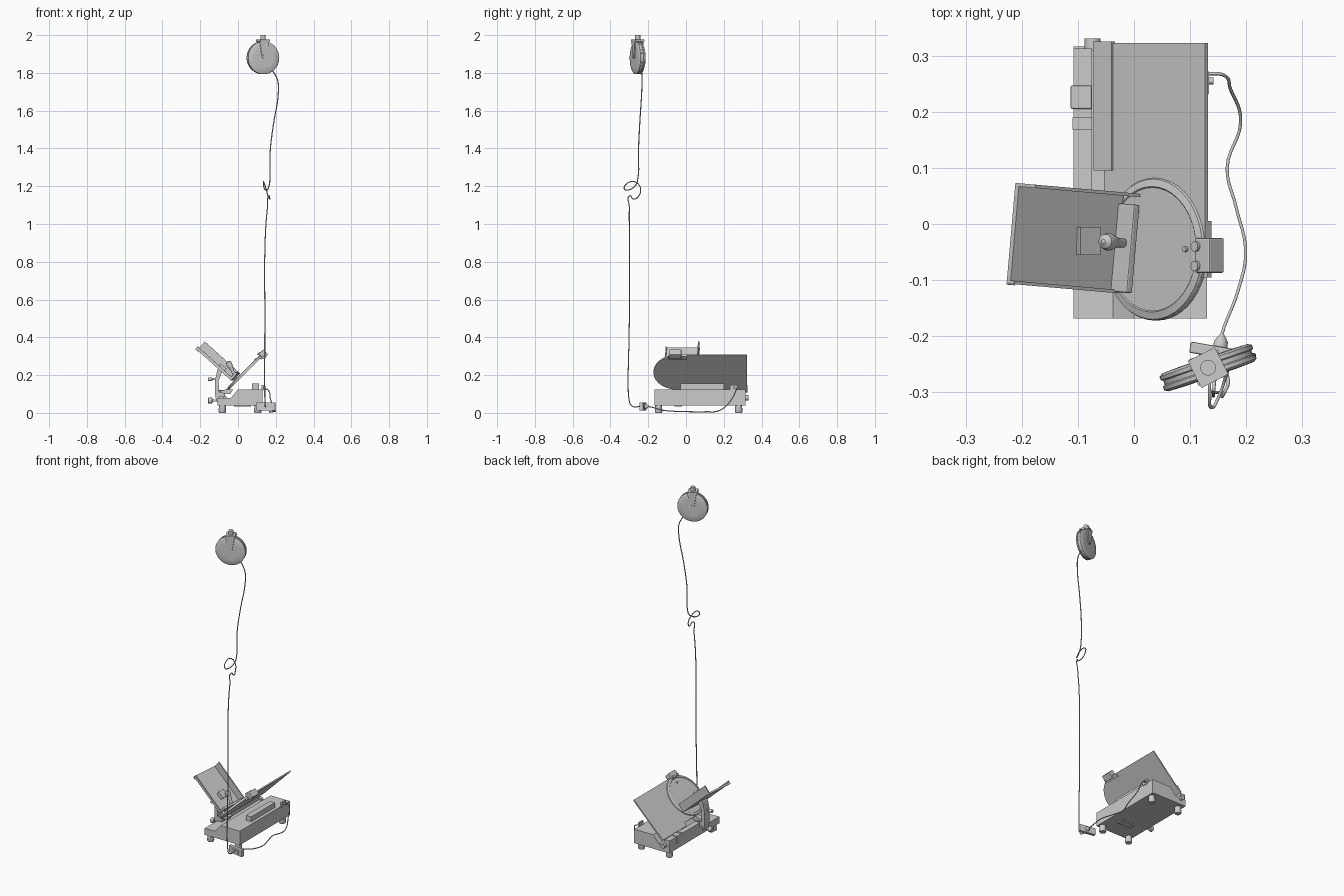
import bpy, bmesh, math
from mathutils import Vector, Matrix

if "Cube" in bpy.data.objects:
    bpy.data.objects.remove(bpy.data.objects["Cube"])


def finish(bm, name, M=None, smooth=False):
    if M is not None:
        bm.transform(M)
    bmesh.ops.recalc_face_normals(bm, faces=bm.faces)
    me = bpy.data.meshes.new(name)
    bm.to_mesh(me)
    bm.free()
    ob = bpy.data.objects.new(name, me)
    bpy.context.collection.objects.link(ob)
    if smooth:
        bpy.ops.object.select_all(action='DESELECT')
        bpy.context.view_layer.objects.active = ob
        ob.select_set(True)
        bpy.ops.object.shade_smooth_by_angle(angle=math.radians(35))
    return ob


def box(name, lo, hi, M=None, bevel=0):
    bm = bmesh.new()
    lo, hi = Vector(lo), Vector(hi)
    size = hi - lo
    bmesh.ops.create_cube(bm, size=1, matrix=Matrix.Translation((lo + hi) / 2) @ Matrix.Diagonal((*size, 1)))
    if bevel:
        bmesh.ops.bevel(bm, geom=bm.edges[:], offset=bevel, segments=2, affect='EDGES', profile=0.5)
    return finish(bm, name, M)


def prism(name, pts, to3d, step, M=None, smooth=False):
    """Extrude a 2D outline along a vector."""
    bm = bmesh.new()
    f = bm.faces.new([bm.verts.new(to3d(*p)) for p in pts])
    r = bmesh.ops.extrude_face_region(bm, geom=[f])
    bmesh.ops.translate(bm, verts=[g for g in r['geom'] if isinstance(g, bmesh.types.BMVert)], vec=step)
    return finish(bm, name, M, smooth)


def lathe(name, prof, base, axis, n=24, M=None):
    """Turn (radius, height) points about an axis."""
    bm = bmesh.new()
    rings = [[bm.verts.new((r * math.cos(2 * math.pi * i / n), r * math.sin(2 * math.pi * i / n), h))
              for i in range(n)] for r, h in prof]
    for a, b in zip(rings, rings[1:]):
        for i in range(n):
            bm.faces.new((a[i], a[(i + 1) % n], b[(i + 1) % n], b[i]))
    bm.faces.new(rings[0])
    bm.faces.new(rings[-1])
    T = Matrix.Translation(base) @ Vector((0, 0, 1)).rotation_difference(Vector(axis)).to_matrix().to_4x4()
    return finish(bm, name, (M @ T) if M is not None else T, True)


def cyl(name, r, h, base, axis, n=24, M=None):
    return lathe(name, [(r, 0), (r, h)], base, axis, n, M)


def tube(name, pts, r):
    cu = bpy.data.curves.new(name, 'CURVE')
    cu.dimensions = '3D'
    cu.bevel_depth, cu.bevel_resolution, cu.resolution_u, cu.use_fill_caps = r, 2, 6, True
    sp = cu.splines.new('BEZIER')
    sp.bezier_points.add(len(pts) - 1)
    for bp, p in zip(sp.bezier_points, pts):
        bp.co = p
        bp.handle_left_type = bp.handle_right_type = 'AUTO'
    ob = bpy.data.objects.new(name, cu)
    bpy.context.collection.objects.link(ob)
    return ob


# Base body with stepped top, bottom pan and feet
prism('base', [(-.108, .04), (.13, .04), (.13, .125), (.0, .125), (-.037, .08), (-.108, .08)],
      lambda x, z: (x, -.168, z), (0, .484, 0))
box('bottom_pan', (-.02, -.06, .033), (.07, -.02, .04))
for x in (-.083, .105):
    for y in (-.145, .279):
        lathe('foot', [(.017, 0), (.02, .006), (.018, .04)], (x, y, 0), (0, 0, 1))

# Slide rail and its blocks
box('rail_cover', (-.108, .02, .08), (-.075, .313, .115))
box('rail_block', (-.113, .205, .075), (-.075, .247, .12), bevel=.003)
box('rail_stop', (-.11, .168, .08), (-.075, .19, .118))
cyl('gauge_knob', .014, .022, (-.074, .309, .08), (0, 1, 0))

# Inclined gauge plate with rounded front, in local axes: X up the slope, Y back, Z towards the tray
P = Matrix.Translation((.038, -.045, .217)) @ Matrix.Rotation(math.radians(-45), 4, 'Y')
arc = [(.127 * math.cos(a), -.127 * math.sin(a)) for a in [math.pi * i / 24 for i in range(25)]]
prism('gauge_plate', arc + [(-.127, .368), (.127, .368)], lambda x, y: (x, y, -.006), (0, 0, .008), P)
box('gauge_lower_lip', (-.15, .14, -.004), (-.105, .37, .006), P)
lathe('blade', [(.127, .002), (.125, .006), (.112, .009), (.11, .007)], (0, 0, 0), (0, 0, 1), 40, P)
cyl('blade_bolt', .005, .006, (.085, 0, .007), (0, 0, 1), 12, P)
box('plate_strut', (.075, -.03, .12), (.11, .2, .155))

# Sharpener on the top edge
box('sharpener', (.115, -.042, -.022), (.152, .02, .016), P, .003)
box('sharpener_clamp', (.105, -.05, -.014), (.128, .05, -.004), P)
for y in (-.03, .005):
    cyl('sharpening_stone', .009, .007, (.12, y, .015), (0, 0, 1), 16, P)

# Product tray: X down the slope, Z up from the bed
T = (Matrix.Translation((-.03, -.033, .172)) @ Matrix.Rotation(math.radians(-5), 4, 'Z')
     @ Matrix.Rotation(math.radians(42), 4, 'Y'))
box('tray_bed', (-.252, -.088, 0), (.0, .088, .006), T)
box('tray_rear_wall', (-.252, .084, 0), (.0, .09, .05), T)
box('tray_front_wall', (-.252, -.09, 0), (.0, -.084, .016), T)
box('tray_front_lip', (-.252, -.092, -.004), (-.235, .09, .0), T)
box('pusher_plate', (-.012, -.088, .006), (.002, .07, .05), T, .003)
lathe('pusher_handle', [(.008, 0), (.009, .012), (.008, .022), (.013, .045), (.016, .06), (.013, .073), (.004, .08)],
      (-.012, 0, .03), (-.9, 0, .35), 20, T)

# Carriage arm, foot and knobs
arm = [(-.07, .085), (-.07, .105), (-.1, .11), (-.103, .17), (-.087, .21), (-.06, .235), (-.095, .262),
       (-.11, .225), (-.122, .17), (-.122, .1), (-.115, .06), (-.1, .06), (-.1, .085)]
prism('carriage_arm', arm, lambda x, z: (x, -.055, z), (0, .05, 0))
prism('carriage_bracket', [(-.1, .1), (-.04, .1), (-.025, .125), (-.06, .125), (-.1, .115)],
      lambda x, z: (x, -.045, z), (0, .03, 0))
lathe('lock_knob', [(.006, 0), (.006, .015), (.016, .017), (.016, .036), (.012, .04)], (-.12, -.03, .065), (-1, 0, 0))
lathe('arm_handle', [(.005, 0), (.005, .018), (.01, .02), (.01, .04)], (-.118, -.03, .178), (-1, 0, 0), 16)

# Power switch
box('switch_box', (.125, .232, .118), (.134, .272, .148))
cyl('switch_button', .006, .012, (.13, .255, .135), (1, 0, 0), 16)

# Cables: slicer lead, then drop lead with a loose loop
tube('slicer_cord', [(.13, .268, .13), (.158, .266, .122), (.172, .24, .07), (.19, .18, .014), (.166, .1, .006),
                     (.182, .03, .006), (.199, -.05, .008), (.185, -.12, .014), (.157, -.195, .033),
                     (.152, -.22, .035)], .003)
tube('drop_cord', [(.185, -.235, 1.81), (.21, -.233, 1.76), (.213, -.235, 1.69), (.188, -.245, 1.53),
                   (.17, -.252, 1.38), (.169, -.255, 1.24), (.165, -.267, 1.205), (.15, -.31, 1.18),
                   (.14, -.327, 1.187), (.135, -.30, 1.222), (.137, -.262, 1.219), (.15, -.24, 1.182),
                   (.16, -.255, 1.143), (.168, -.28, 1.133), (.162, -.298, 1.15), (.156, -.3, 1.09),
                   (.145, -.3, .95), (.142, -.3, .5), (.142, -.3, .06), (.143, -.285, .036), (.147, -.235, .035)], .003)

# Socket block at the end of the drop
S = Matrix.Translation((.149, -.228, .034)) @ Matrix.Rotation(math.radians(-10), 4, 'Z')
box('socket_block', (-.05, -.01, -.021), (.05, .01, .021), S, .003)
box('socket_face', (-.025, -.014, -.01), (.025, -.009, .01), S)
lathe('plug', [(.013, 0), (.012, .012), (.004, .024)], (.003, .008, 0), (0, 1, 0), 16, S)

# Overhead cord reel: local Y is the drum axis
R = Matrix.Translation((.132, -.256, 1.88)) @ Matrix.Rotation(math.radians(19), 4, 'Z')
lathe('reel_drum', [(.05, 0), (.08, .001), (.087, .005), (.087, .012), (.083, .014), (.083, .022), (.087, .024),
                    (.087, .031), (.08, .035), (.05, .036)], (0, .018, 0), (0, -1, 0), 40, R)
for s in (-1, 1):
    prism('reel_strap', [(-.027, .09), (.027, .09), (.012, .005), (.006, -.003), (-.006, -.003), (-.012, .005)],
          lambda x, z: (x, s * .019, z), (0, s * .006, 0), R)
    cyl('reel_hub', .008, .007, (0, s * .02, .01), (0, s, 0), 16, R)
H = R @ Matrix.Rotation(math.radians(8), 4, 'Z')
box('reel_mount', (-.027, -.027, .087), (.027, .027, .097), H)
cyl('mount_pipe', .014, .026, (0, 0, .094), (0, 0, 1), 24, H)
